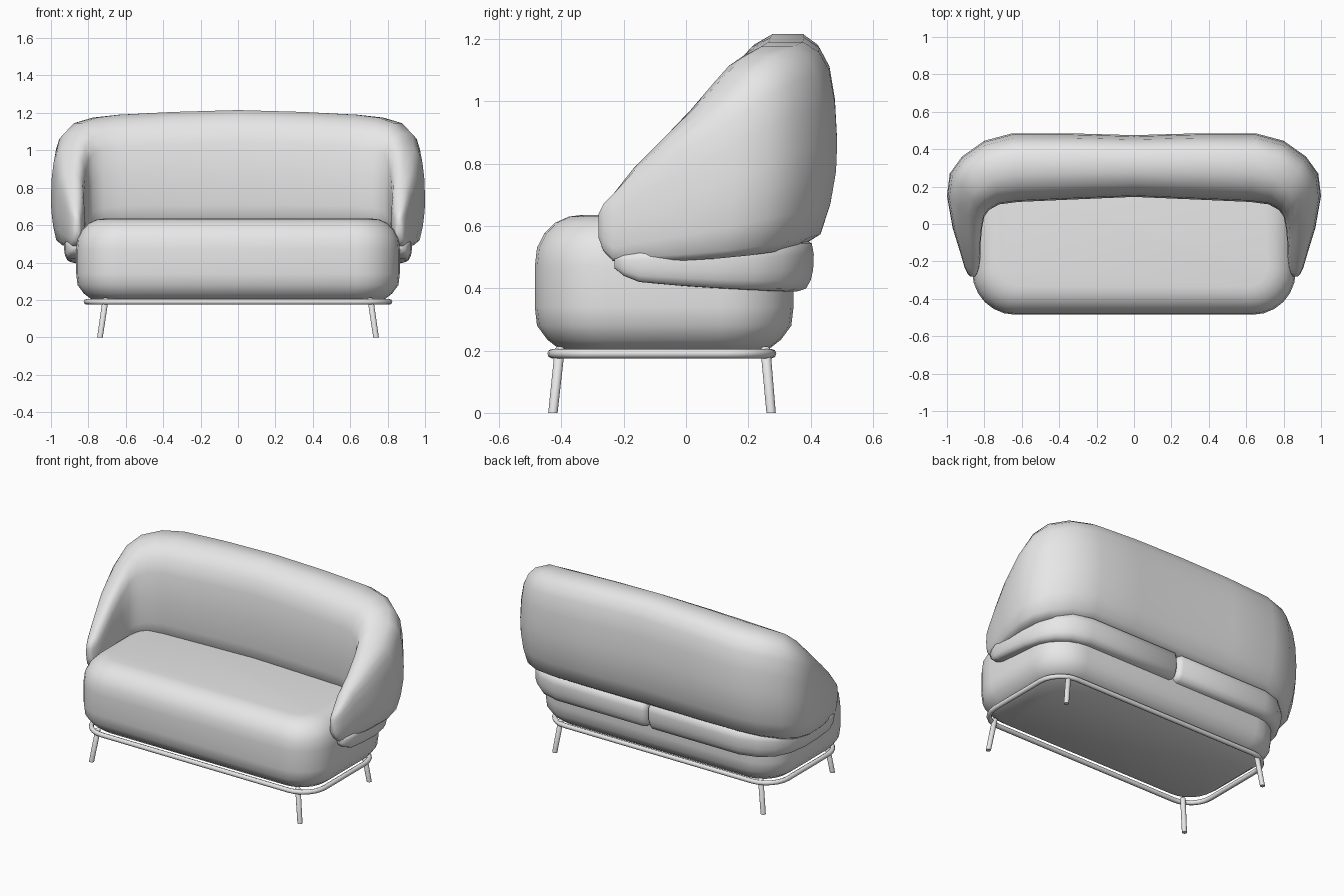
import bpy, bmesh, math
from mathutils import Vector

cube = bpy.data.objects.get("Cube")
if cube:
    bpy.data.objects.remove(cube, do_unlink=True)

grey = bpy.data.materials.new("grey_upholstery")
grey.use_nodes = True
grey.diffuse_color = (0.8, 0.8, 0.8, 1)
grey.node_tree.nodes["Principled BSDF"].inputs["Base Color"].default_value = (0.8, 0.8, 0.8, 1)


def finish(obj, angle):
    obj.data.materials.append(grey)
    bpy.ops.object.select_all(action="DESELECT")
    obj.select_set(True)
    bpy.context.view_layer.objects.active = obj
    bpy.ops.object.shade_smooth_by_angle(angle=math.radians(angle))


def loft(name, rings, angle):
    """Skin a list of equal-length closed rings and cap both ends."""
    bm = bmesh.new()
    rows = [[bm.verts.new(p) for p in ring] for ring in rings]
    for a, b in zip(rows, rows[1:]):
        for i in range(len(a)):
            j = (i + 1) % len(a)
            bm.faces.new((a[i], a[j], b[j], b[i]))
    bm.faces.new(rows[0])
    bm.faces.new(rows[-1])
    bmesh.ops.recalc_face_normals(bm, faces=bm.faces)
    mesh = bpy.data.meshes.new(name)
    bm.to_mesh(mesh)
    bm.free()
    obj = bpy.data.objects.new(name, mesh)
    bpy.context.collection.objects.link(obj)
    finish(obj, angle)
    return obj


def rounded_rect(hx, y0, y1, r, z, steps=6):
    pts = []
    corners = ((hx - r, y1 - r), (r - hx, y1 - r), (r - hx, y0 + r), (hx - r, y0 + r))
    for k, (cx, cy) in enumerate(corners):
        for s in range(steps + 1):
            a = (k + s / steps) * math.pi / 2
            pts.append(Vector((cx + r * math.cos(a), cy + r * math.sin(a), z)))
    return pts


def section(station, profile, side=1):
    """Upright cross-section between an outer and an inner plan point."""
    ox, oy, ix, iy, zb, zt = station
    return [Vector((side * (ix + (ox - ix) * u), iy + (oy - iy) * u, zb + (zt - zb) * v))
            for u, v in profile]


# Seat cushion: stacked rounded rectangles (height, inset)
seat_steps = [(.2, .085), (.235, .04), (.28, .007), (.34, 0), (.47, 0), (.53, .007),
              (.575, .03), (.61, .065), (.63, .11), (.635, .15)]
loft("seat_cushion", [rounded_rect(.865 - d, -.485 + d, .345 - d, .23 - .8 * d, z)
                      for z, d in seat_steps], 45)

# Wraparound backrest with arms: outer x, y, inner x, y, bottom, top
back_profile = [(.3, 0), (.7, 0), (.85, .05), (.94, .2), (.99, .36), (1, .5), (.98, .7),
                (.93, .86), (.84, .95), (.7, 1), (.4, 1), (.22, .95), (.09, .87),
                (.02, .74), (0, .5), (0, .25), (.07, .06)]
back_stations = [
    (0, .475, 0, .145, .54, 1.215),
    (.35, .485, .35, .13, .54, 1.205),
    (.65, .485, .62, .118, .54, 1.19),
    (.8, .445, .72, .105, .53, 1.175),
    (.92, .36, .775, .075, .515, 1.145),
    (.985, .27, .8, .04, .505, 1.09),
    (1, .15, .812, -.02, .495, 1.0),
    (.97, -.02, .82, -.1, .487, .885),
    (.93, -.15, .82, -.18, .485, .785),
    (.905, -.235, .828, -.235, .488, .7),
    (.89, -.265, .838, -.265, .52, .67),
    (.875, -.28, .848, -.28, .56, .64),
]
left = [section(s, back_profile) for s in back_stations]
right = [section(s, back_profile, -1) for s in back_stations[1:]]
loft("wraparound_backrest", right[::-1] + left, 60)

# Lower support roll, in two halves that meet at the middle of the back
roll_profile = [(.2, 0), (.75, 0), (.88, .05), (.95, .2), (.99, .4), (1, .7),
                (.97, .9), (.85, 1), (.2, 1), (0, .8), (0, .2)]
roll_stations = [
    (.002, .375, .002, .24, .42, .53),
    (.01, .395, .01, .22, .4, .55),
    (.03, .41, .03, .2, .39, .56),
    (.65, .41, .6, .2, .39, .56),
    (.77, .375, .68, .18, .39, .56),
    (.85, .31, .74, .14, .392, .55),
    (.9, .22, .77, .1, .396, .54),
    (.925, .1, .79, .03, .402, .53),
    (.93, -.03, .8, -.05, .41, .53),
    (.925, -.15, .81, -.15, .42, .52),
    (.91, -.2, .82, -.2, .44, .51),
    (.89, -.23, .84, -.23, .465, .5),
]
for word, side in (("left", 1), ("right", -1)):
    loft(word + "_support_roll", [section(s, roll_profile, side) for s in roll_stations], 60)

# Tubular base rail
curve = bpy.data.curves.new("base_rail", "CURVE")
curve.dimensions = "3D"
curve.bevel_depth = .015
curve.bevel_resolution = 2
path = rounded_rect(.81, -.43, .275, .15, .19)
spline = curve.splines.new("POLY")
spline.points.add(len(path) - 1)
for point, co in zip(spline.points, path):
    point.co = (*co, 1)
spline.use_cyclic_u = True
rail = bpy.data.objects.new("base_rail", curve)
bpy.context.collection.objects.link(rail)
bpy.ops.object.select_all(action="DESELECT")
rail.select_set(True)
bpy.context.view_layer.objects.active = rail
bpy.ops.object.convert(target="MESH")
finish(bpy.context.view_layer.objects.active, 60)


# Splayed legs
def circle(x, y, z, r, n=12):
    return [Vector((x + r * math.cos(t * math.tau / n), y + r * math.sin(t * math.tau / n), z))
            for t in range(n)]


for row, top_y, foot_y in (("front", -.405, -.427), ("back", .255, .273)):
    for word, side in (("left", 1), ("right", -1)):
        loft(f"{row}_{word}_leg", [circle(side * .738, foot_y, 0, .015),
                                   circle(side * .708, top_y, .205, .016),
                                   circle(side * .707, top_y, .213, .008)], 50)
